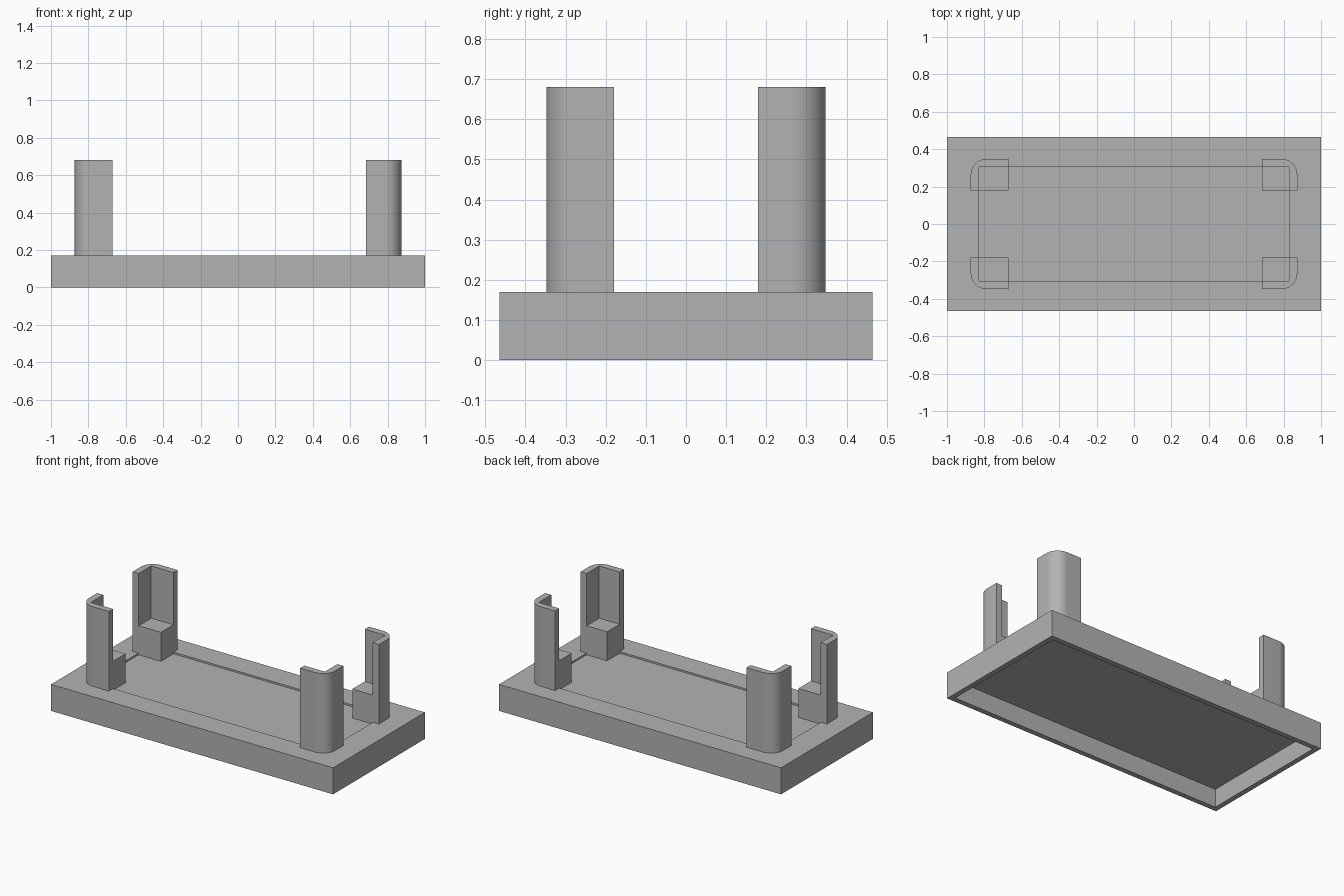
import bpy
import bmesh
import math

cube = bpy.data.objects.get("Cube")
if cube:
    bpy.data.objects.remove(cube, do_unlink=True)

grey = bpy.data.materials.new("plain grey")
grey.use_nodes = True
colour = (0.45, 0.45, 0.45, 1)
grey.diffuse_color = colour
grey.node_tree.nodes["Principled BSDF"].inputs["Base Color"].default_value = colour

BASE_TOP, POST_TOP, BLOCK_TOP, FLOOR = 0.17, 0.68, 0.345, 0.159
RECESS_X, RECESS_Y = 0.83, 0.306
POST_X, POST_Y, RADIUS = 0.873, 0.348, 0.085


def finish(bm, name):
    bmesh.ops.recalc_face_normals(bm, faces=bm.faces[:])
    mesh = bpy.data.meshes.new(name)
    bm.to_mesh(mesh)
    bm.free()
    mesh.materials.append(grey)
    obj = bpy.data.objects.new(name, mesh)
    bpy.context.collection.objects.link(obj)
    return obj


def prism(bm, outline, low, high):
    face = bm.faces.new([bm.verts.new((x, y, low)) for x, y in outline])
    top = bmesh.ops.extrude_face_region(bm, geom=[face], use_keep_orig=True)["geom"]
    verts = [v for v in top if isinstance(v, bmesh.types.BMVert)]
    bmesh.ops.translate(bm, verts=verts, vec=(0, 0, high - low))


# Base: nested rectangles from the hollow underside round to the top recess
bm = bmesh.new()
rings = []
for hx, hy, z in [(0.967, 0.432, 0.117), (0.967, 0.432, 0), (1, 0.465, 0),
                  (1, 0.465, BASE_TOP), (RECESS_X, RECESS_Y, BASE_TOP),
                  (RECESS_X, RECESS_Y, FLOOR)]:
    rings.append([bm.verts.new((sx * hx, sy * hy, z))
                  for sx, sy in [(-1, -1), (1, -1), (1, 1), (-1, 1)]])
for a, b in zip(rings, rings[1:]):
    for i in range(4):
        j = (i + 1) % 4
        bm.faces.new((a[i], a[j], b[j], b[i]))
bm.faces.new(rings[0])
bm.faces.new(rings[-1])
finish(bm, "base")


# Corner posts: rounded angle walls, each with a support block inside
def corner_post(name, sx, sy):
    end_x = 0.685 if sx > 0 else 0.672
    end_y = 0.179
    arc = [(POST_X - RADIUS + RADIUS * math.cos(a), POST_Y - RADIUS + RADIUS * math.sin(a))
           for a in (math.pi / 2 * i / 16 for i in range(17))]
    angle = [(POST_X, end_y)] + arc + [(end_x, POST_Y), (end_x, RECESS_Y),
                                       (RECESS_X, RECESS_Y), (RECESS_X, end_y)]
    block = [(end_x, end_y), (RECESS_X, end_y), (RECESS_X, RECESS_Y), (end_x, RECESS_Y)]
    for part, outline, low, high in [("post", angle, BASE_TOP, POST_TOP),
                                     ("support_block", block, FLOOR, BLOCK_TOP)]:
        bm = bmesh.new()
        prism(bm, [(x * sx, y * sy) for x, y in outline], low, high)
        obj = finish(bm, name + "_" + part)
        bpy.ops.object.select_all(action="DESELECT")
        obj.select_set(True)
        bpy.context.view_layer.objects.active = obj
        bpy.ops.object.shade_smooth_by_angle(angle=math.radians(30))


for side, sx in [("left", 1), ("right", -1)]:
    for end, sy in [("front", -1), ("back", 1)]:
        corner_post(end + "_" + side, sx, sy)
